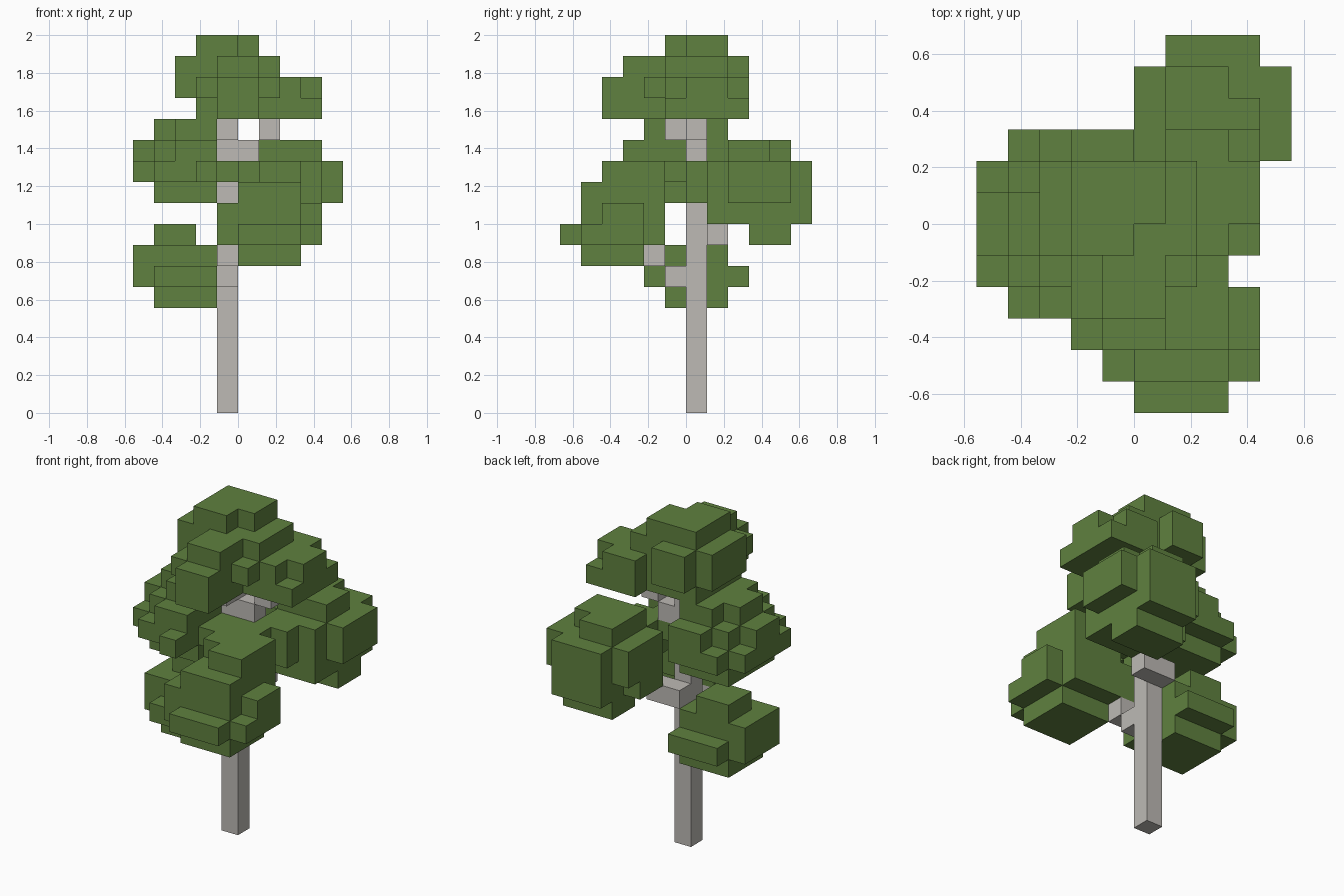
import bpy
import bmesh
from itertools import product
from math import radians
from mathutils import Vector

UNIT = 1 / 9  # edge length of one block

default_cube = bpy.data.objects.get("Cube")
if default_cube:
    bpy.data.objects.remove(default_cube, do_unlink=True)


def make_material(name, colour):
    material = bpy.data.materials.new(name)
    material.use_nodes = True
    material.diffuse_color = colour
    shader = next(n for n in material.node_tree.nodes if n.type == "BSDF_PRINCIPLED")
    shader.inputs["Base Color"].default_value = colour
    shader.inputs["Roughness"].default_value = 0.9
    return material


def fill_cells(boxes):
    """Collect every block inside boxes given as x, y and z ranges."""
    cells = set()
    for x0, x1, y0, y1, z0, z1 in boxes:
        cells.update(product(range(x0, x1), range(y0, y1), range(z0, z1)))
    return cells


def build_blocks(name, boxes, material):
    """Build the outer skin of a group of blocks, with flat areas merged."""
    cells = fill_cells(boxes)
    bm = bmesh.new()
    corners = {}

    def corner(point):
        key = tuple(point)
        if key not in corners:
            corners[key] = bm.verts.new(Vector(key) * UNIT)
        return corners[key]

    for cell, axis, side in product(cells, range(3), (0, 1)):
        neighbour = list(cell)
        neighbour[axis] += 1 if side else -1
        if tuple(neighbour) in cells:
            continue
        ring = []
        for u, v in ((0, 0), (1, 0), (1, 1), (0, 1)):
            point = list(cell)
            point[axis] += side
            point[(axis + 1) % 3] += u
            point[(axis + 2) % 3] += v
            ring.append(corner(point))
        bm.faces.new(ring if side else ring[::-1])

    bmesh.ops.dissolve_limit(bm, angle_limit=radians(1), verts=bm.verts[:], edges=bm.edges[:])
    mesh = bpy.data.meshes.new(name)
    bm.to_mesh(mesh)
    bm.free()
    mesh.materials.append(material)
    built = bpy.data.objects.new(name, mesh)
    bpy.context.scene.collection.objects.link(built)
    return built


bark = make_material("pale grey bark", (0.51, 0.49, 0.46, 1))
leaves = make_material("leaf green", (0.115, 0.22, 0.05, 1))

# Trunk with its stepped branches
trunk = [
    (-1, 0, 0, 1, 0, 14),
    (-1, 0, -1, 0, 6, 7),
    (-1, 0, -2, -1, 7, 8),
    (-1, 1, 1, 2, 8, 9),
    (0, 1, 0, 1, 12, 13),
    (1, 2, 0, 1, 13, 14),
    (-1, 0, -1, 0, 13, 14),
]

# Crown at the very top
top_foliage = [
    (-2, 1, 0, 2, 17, 18),
    (-2, 0, -1, 0, 17, 18),
    (-3, 2, -1, 2, 16, 17),
    (-1, 1, -3, -1, 16, 17),
    (-2, 0, 2, 3, 15, 17),
    (-3, 3, -1, 2, 15, 16),
    (3, 4, 0, 2, 15, 16),
    (-1, 1, -4, -1, 14, 16),
    (-2, -1, -3, -1, 15, 16),
    (1, 2, -2, -1, 15, 16),
    (1, 3, 2, 3, 14, 16),
    (3, 4, 2, 3, 14, 15),
    (-2, 4, -1, 2, 14, 15),
    (-2, -1, -2, -1, 14, 15),
]

# Upper clump on the right side
upper_right_foliage = [
    (-3, -1, -2, 2, 13, 14),
    (-4, -3, -1, 1, 13, 14),
    (-4, -1, -2, 2, 12, 13),
    (-3, -1, -3, 3, 12, 13),
    (-5, -4, -1, 1, 12, 13),
    (-4, -1, -3, 3, 11, 12),
    (-5, -4, -2, 2, 11, 12),
    (-2, -1, -4, -3, 11, 12),
    (-1, 0, -2, 0, 11, 12),
    (-4, -1, -2, 2, 10, 11),
]

# Clump at the front
front_foliage = [
    (1, 3, -4, -2, 11, 12),
    (0, 3, -3, -1, 11, 12),
    (0, 3, -5, -1, 10, 11),
    (-1, 3, -5, -1, 8, 10),
    (3, 4, -4, -2, 8, 10),
    (3, 4, -5, -4, 8, 9),
    (0, 3, -6, -5, 8, 9),
    (0, 3, -5, -2, 7, 8),
]

# Clump at the back left
back_left_foliage = [
    (1, 4, 2, 4, 12, 13),
    (1, 3, 4, 5, 12, 13),
    (0, 4, 2, 4, 9, 12),
    (1, 4, 1, 6, 9, 12),
    (0, 1, 4, 5, 10, 12),
    (4, 5, 2, 5, 10, 12),
    (1, 3, 0, 1, 10, 12),
    (0, 2, -1, 1, 11, 12),
    (1, 4, 3, 5, 8, 9),
]

# Lowest clump on the right side
lower_right_foliage = [
    (-4, -2, 0, 2, 8, 9),
    (-5, -1, -1, 2, 6, 8),
    (-4, -1, -2, 3, 6, 7),
    (-4, -1, -1, 2, 5, 6),
]

build_blocks("trunk_and_branches", trunk, bark)
for name, boxes in {
    "top_foliage": top_foliage,
    "upper_right_foliage": upper_right_foliage,
    "front_foliage": front_foliage,
    "back_left_foliage": back_left_foliage,
    "lower_right_foliage": lower_right_foliage,
}.items():
    build_blocks(name, boxes, leaves)
